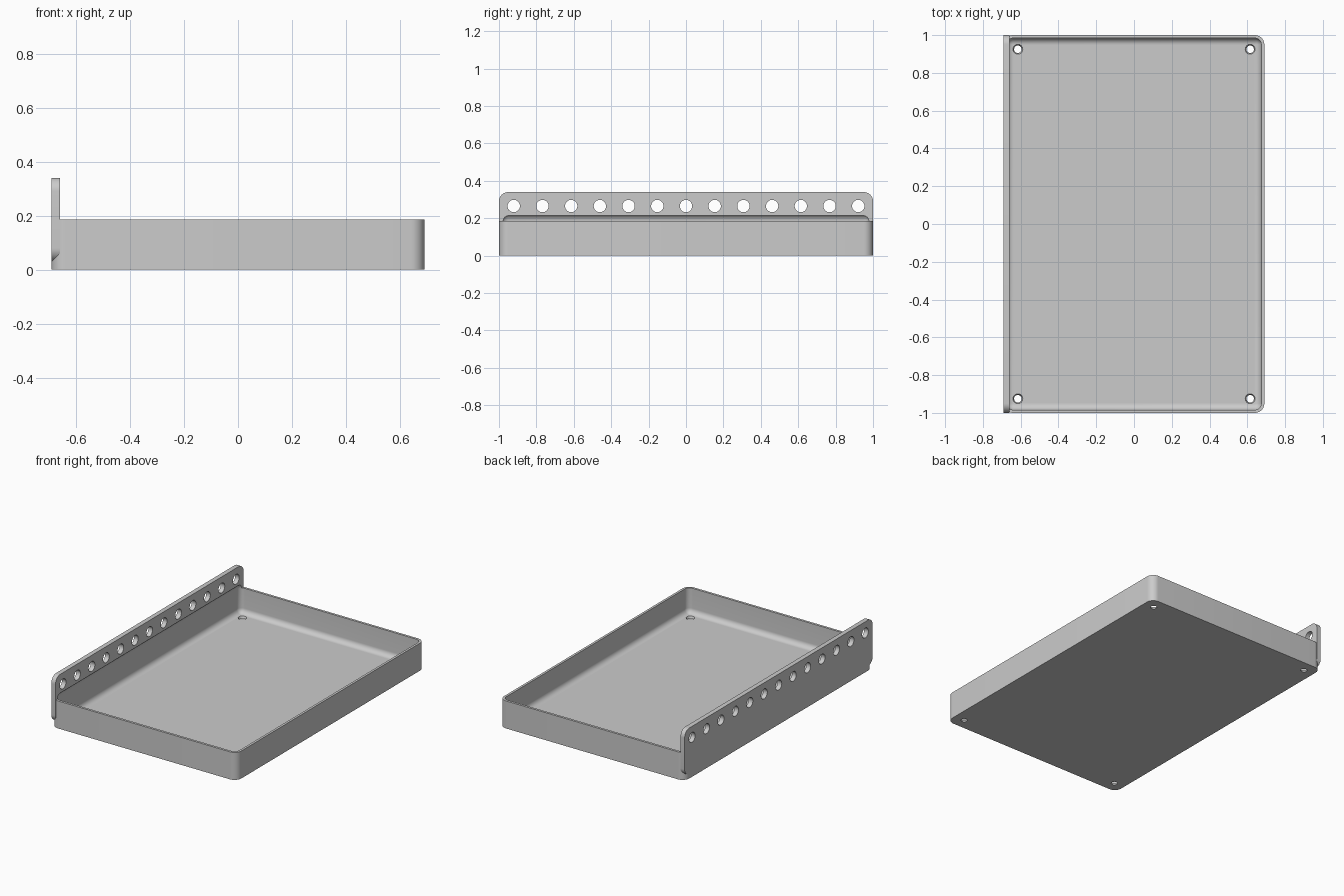
import bpy, bmesh, math
from mathutils import Matrix

HX, HY = 0.69, 1.0          # outer half sizes
WALL, RIM = 0.016, 0.185    # wall thickness, tray height
PLATE_T, PLATE_TOP = 0.031, 0.34

if "Cube" in bpy.data.objects:
    bpy.data.objects.remove(bpy.data.objects["Cube"], do_unlink=True)

grey = bpy.data.materials.new("light grey")
grey.use_nodes = True
colour = (0.6, 0.6, 0.6, 1)
grey.diffuse_color = colour
grey.node_tree.nodes["Principled BSDF"].inputs["Base Color"].default_value = colour


def finish(name, bm):
    bmesh.ops.recalc_face_normals(bm, faces=bm.faces)
    mesh = bpy.data.meshes.new(name)
    bm.to_mesh(mesh)
    bm.free()
    mesh.materials.append(grey)
    obj = bpy.data.objects.new(name, mesh)
    bpy.context.collection.objects.link(obj)
    return obj


def rounded_box(name, lo, hi, radius, axis=None, segments=10):
    """Box between two corners; rounds edges along one axis, or all edges."""
    bm = bmesh.new()
    bmesh.ops.create_cube(bm, size=1)
    for v in bm.verts:
        v.co = [lo[i] if v.co[i] < 0 else hi[i] for i in range(3)]
    edges = [e for e in bm.edges if axis is None or
             abs(e.verts[0].co[axis] - e.verts[1].co[axis]) > 1e-4]
    bmesh.ops.bevel(bm, geom=edges, offset=radius, segments=segments,
                    profile=0.5, affect='EDGES')
    return finish(name, bm)


def cylinders(name, centres, r1, r2, depth, turn=Matrix()):
    bm = bmesh.new()
    for c in centres:
        bmesh.ops.create_cone(bm, cap_ends=True, segments=32, radius1=r1, radius2=r2,
                              depth=depth, matrix=Matrix.Translation(c) @ turn)
    return finish(name, bm)


def combine(target, tool, operation):
    mod = target.modifiers.new(tool.name, 'BOOLEAN')
    mod.operation, mod.object, mod.solver = operation, tool, 'EXACT'
    bpy.context.view_layer.objects.active = target
    bpy.ops.object.modifier_apply(modifier=mod.name)
    bpy.data.objects.remove(tool, do_unlink=True)


# Tray body with rounded upright corners, joined to the tall side plate
tray = rounded_box("tray", (-HX, -HY, 0), (HX, HY, RIM), 0.05, axis=2)
plate = rounded_box("side_plate", (-HX, -HY, 0.03), (-HX + PLATE_T, HY, PLATE_TOP),
                    0.05, axis=0)
combine(tray, plate, 'UNION')

# Hollow with filleted edges, which also bites into the plate above the rim
hollow = rounded_box("hollow", (-HX + WALL, -HY + WALL, WALL),
                     (HX - WALL, HY - WALL, RIM + 0.035), 0.035)
combine(tray, hollow, 'DIFFERENCE')

# Row of holes along the plate
row = [(-HX + PLATE_T / 2, 0.1535 * i, 0.265) for i in range(-6, 7)]
combine(tray, cylinders("plate_holes", row, 0.033, 0.033, 0.1,
                        Matrix.Rotation(math.pi / 2, 4, 'Y')), 'DIFFERENCE')

# Tapered screw holes in the floor corners
corners = [(sx * 0.615, sy * 0.925, WALL / 2) for sx in (-1, 1) for sy in (-1, 1)]
combine(tray, cylinders("floor_holes", corners, 0.019, 0.027, WALL + 0.004), 'DIFFERENCE')

bpy.ops.object.select_all(action='DESELECT')
tray.select_set(True)
bpy.context.view_layer.objects.active = tray
bpy.ops.object.shade_smooth_by_angle(angle=math.radians(30))
